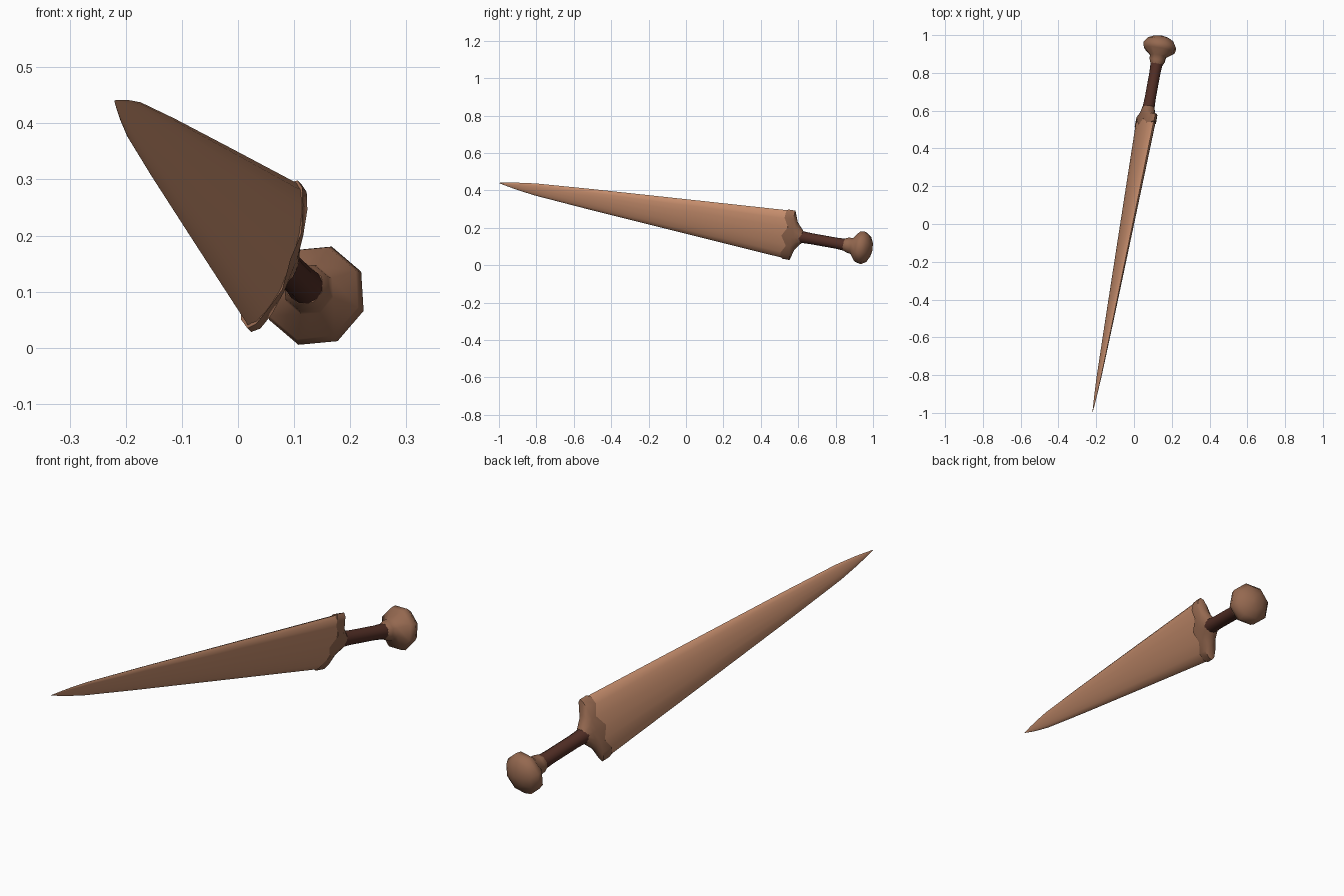
import bpy, bmesh, math
from mathutils import Vector, Matrix

if "Cube" in bpy.data.objects:
    bpy.data.objects.remove(bpy.data.objects["Cube"])

# Frame of the dagger: s runs from tip to pommel, w across the blade, t through it
TIP = Vector((-0.22, -1.0, 0.44))
S = Vector((0.178, 0.969, -0.173)).normalized()
W = Vector((0.32, 0.113, 0.94))
W = (W - S * W.dot(S)).normalized()
T = S.cross(W)


def material(name, rgb):
    m = bpy.data.materials.new(name)
    m.diffuse_color = (*rgb, 1)
    m.use_nodes = True
    m.node_tree.nodes["Principled BSDF"].inputs["Base Color"].default_value = m.diffuse_color
    return m


tan = material("tan_blade", (0.56, 0.265, 0.15))
brown = material("brown_fittings", (0.30, 0.14, 0.08))
dark = material("dark_grip", (0.085, 0.028, 0.019))


def ring(s, a, b, sides):
    """Elliptical ring; s may be a number or a function of the position across."""
    pts = []
    for i in range(sides):
        ang = 2 * math.pi * i / sides
        u = math.cos(ang)
        along = s(u) if callable(s) else s
        pts.append(TIP + S * along + W * (a * u) + T * (b * math.sin(ang)))
    return pts


def loft(name, sections, sides, mat, angle):
    bm = bmesh.new()
    rows = [[bm.verts.new(p) for p in ring(s, a, b, sides)] for s, a, b in sections]
    for r0, r1 in zip(rows, rows[1:]):
        for i in range(sides):
            j = (i + 1) % sides
            bm.faces.new((r0[i], r0[j], r1[j], r1[i]))
    bm.faces.new(rows[0])
    bm.faces.new(rows[-1])
    bmesh.ops.recalc_face_normals(bm, faces=bm.faces)
    me = bpy.data.meshes.new(name)
    bm.to_mesh(me)
    bm.free()
    me.materials.append(mat)
    ob = bpy.data.objects.new(name, me)
    bpy.context.collection.objects.link(ob)
    bpy.ops.object.select_all(action='DESELECT')
    ob.select_set(True)
    bpy.context.view_layer.objects.active = ob
    bpy.ops.object.shade_smooth_by_angle(angle=math.radians(angle))
    return ob


# Blade: slim elliptical section tapering to the point
blade = [(0.0, 0.001), (0.05, 0.011), (0.1, 0.020), (0.2, 0.034), (0.5, 0.058),
         (1.03, 0.096), (1.61, 0.137)]
loft("blade", [(s, a, a * 0.25) for s, a in blade], 16, tan, 50)

# Guard: wavy front edge, crescent back narrowing to the grip
loft("guard", [
    (lambda u: 1.582 - 0.015 * math.cos(2.5 * math.pi * u), 0.140, 0.037),
    (1.620, 0.140, 0.036),
    (1.638, 0.080, 0.034),
    (1.665, 0.045, 0.032),
    (1.675, 0.032, 0.029),
], 16, brown, 35)

# Grip
loft("grip", [(1.66, 0.033, 0.033), (1.72, 0.030, 0.030), (1.86, 0.030, 0.030),
              (1.93, 0.034, 0.034)], 12, dark, 50)

# Pommel: eight-sided flared disc with a domed end
pommel = [(1.905, 0.034), (1.925, 0.043), (1.95, 0.046), (1.982, 0.087), (2.008, 0.093),
          (2.036, 0.074), (2.053, 0.042), (2.06, 0.012)]
loft("pommel", [(s, r, r) for s, r in pommel], 8, brown, 60)
